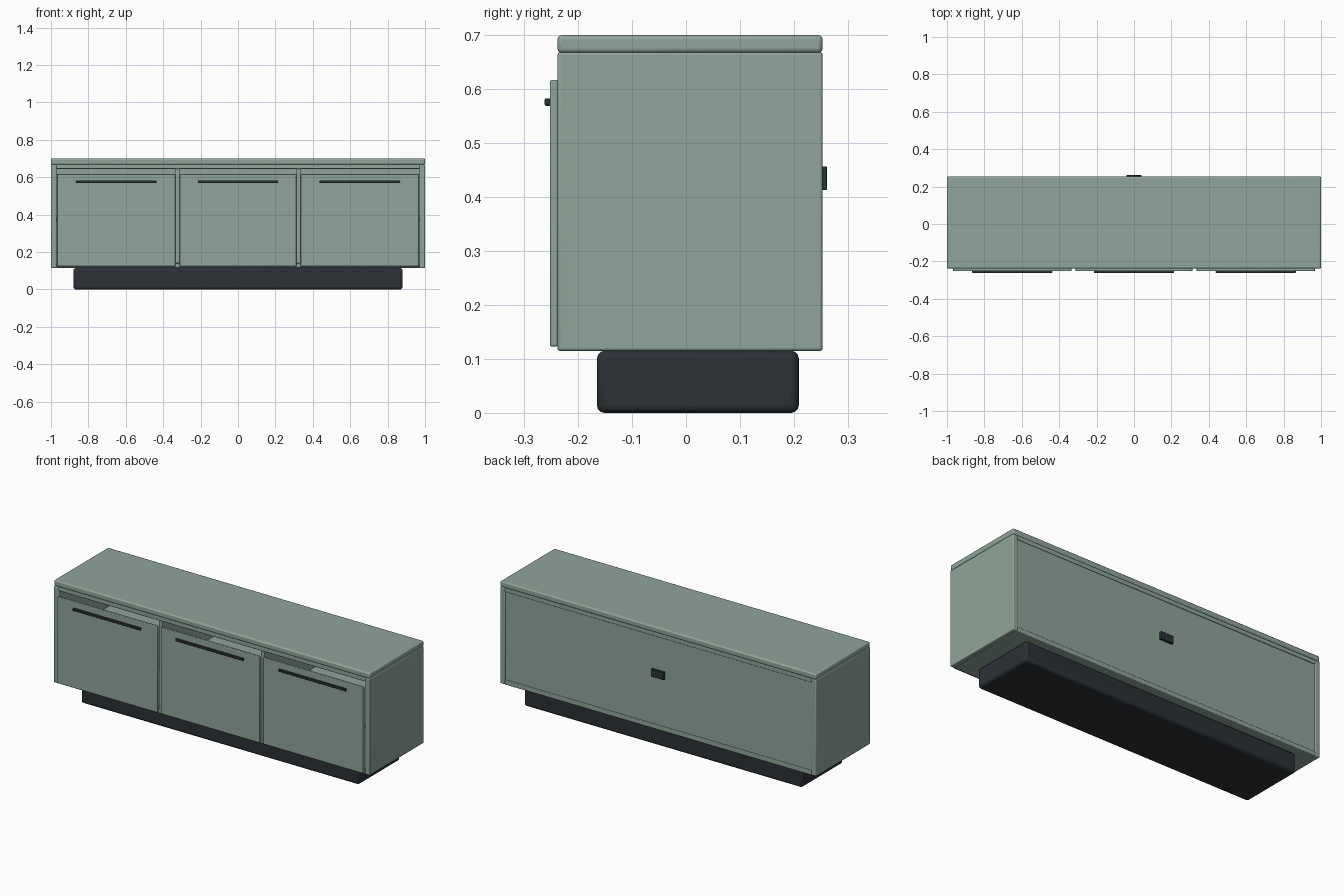
import bpy

if "Cube" in bpy.data.objects:
    bpy.data.objects.remove(bpy.data.objects["Cube"])


def material(name, rgb):
    m = bpy.data.materials.new(name)
    m.diffuse_color = (*rgb, 1)
    m.use_nodes = True
    m.node_tree.nodes["Principled BSDF"].inputs["Base Color"].default_value = m.diffuse_color
    return m


GREEN = material("sage_green", (0.28, 0.375, 0.325))
DARK = material("charcoal", (0.025, 0.03, 0.036))


def box(name, x, y, z, mat=GREEN, bevel=0.004):
    """Rounded box from (min, max) ranges on each axis."""
    r = (x, y, z)
    bpy.ops.mesh.primitive_cube_add(size=1, location=[(a + b) / 2 for a, b in r])
    o = bpy.context.object
    o.name = name
    o.scale = [b - a for a, b in r]
    bpy.ops.object.transform_apply(location=False, rotation=False, scale=True)
    m = o.modifiers.new("bevel", "BEVEL")
    m.width = bevel
    m.segments = 3
    o.data.materials.append(mat)
    bpy.ops.object.shade_smooth_by_angle()
    return o


FRONT, BACK = -0.238, 0.253

# Carcass
box("top_slab", (-1, 1), (FRONT, BACK), (0.667, 0.70), bevel=0.008)
box("upper_panel", (-0.972, 0.972), (FRONT, BACK), (0.645, 0.668))
box("bottom_panel", (-0.972, 0.972), (FRONT, BACK), (0.115, 0.141))
for side, s in (("left", -1), ("right", 1)):
    box(f"{side}_side", tuple(sorted((s * 0.97, s))), (FRONT, BACK), (0.115, 0.668), bevel=0.005)
    box(f"{side}_divider", (s * 0.323 - 0.011, s * 0.323 + 0.011), (FRONT, 0.236), (0.14, 0.646), bevel=0.002)
box("back_panel", (-0.971, 0.971), (0.235, 0.247), (0.14, 0.646), bevel=0.001)

# Shelves, doors and handles for the three bays
for i, c in enumerate((-0.651, 0, 0.651)):
    box(f"shelf_{i + 1}", (c - 0.32, c + 0.32), (-0.21, 0.236), (0.366, 0.384), bevel=0.002)
    w = 0.317 if i != 1 else 0.313
    box(f"door_{i + 1}", (c - w, c + w), (-0.252, -0.237), (0.123, 0.617))
    box(f"handle_{i + 1}", (c - 0.214, c + 0.214), (-0.262, -0.25), (0.569, 0.583), DARK, 0.003)

# Cable outlet on the back
box("cable_outlet", (-0.04, 0.04), (0.246, 0.261), (0.413, 0.457), DARK, 0.002)

# Recessed plinth
box("plinth", (-0.88, 0.88), (-0.165, 0.209), (0, 0.115), DARK, 0.014)
